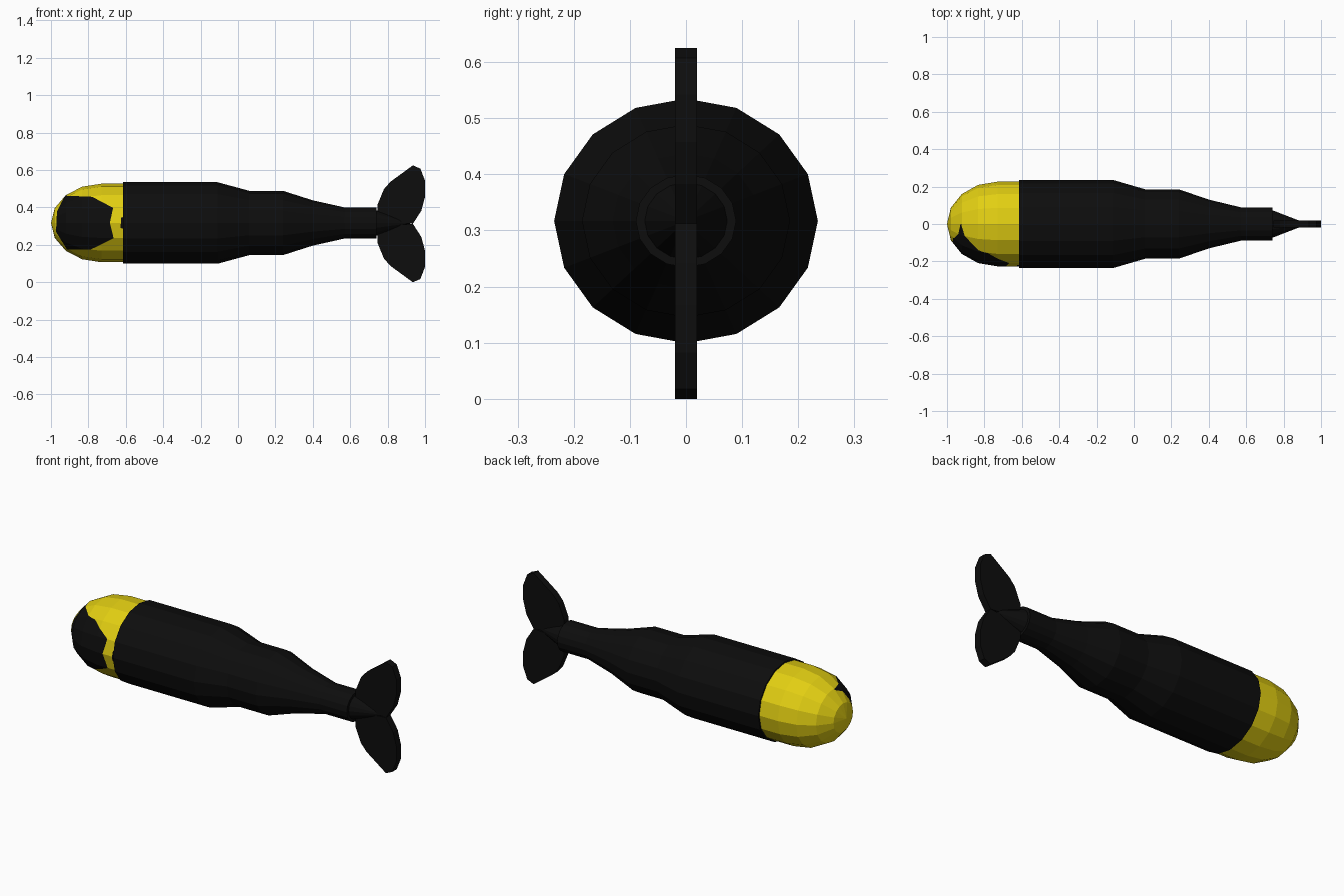
import bpy, bmesh, math
from mathutils import Vector

cube = bpy.data.objects.get("Cube")
if cube:
    bpy.data.objects.remove(cube, do_unlink=True)

SIDES = 16
AXIS_Z = 0.317       # height of the body axis
WIDEN = 1.078        # body is slightly wider than tall
FIN_Z = 0.3125       # mirror height of the tail fins


def material(name, rgb):
    m = bpy.data.materials.new(name)
    m.use_nodes = True
    m.diffuse_color = (*rgb, 1)
    m.node_tree.nodes["Principled BSDF"].inputs["Base Color"].default_value = (*rgb, 1)
    return m


black = material("matte_black", (0.004, 0.004, 0.004))
yellow = material("warning_yellow", (0.76, 0.62, 0.006))


def finish(bm, name, *mats):
    bmesh.ops.recalc_face_normals(bm, faces=bm.faces)
    mesh = bpy.data.meshes.new(name)
    bm.to_mesh(mesh)
    bm.free()
    for m in mats:
        mesh.materials.append(m)
    ob = bpy.data.objects.new(name, mesh)
    bpy.context.collection.objects.link(ob)
    return ob


def lathe(profile):
    """Revolve (x, radius) points round the long axis, capping open ends."""
    bm = bmesh.new()
    rings = []
    for x, r in profile:
        angles = [math.tau * i / SIDES for i in range(SIDES)] if r > 0 else [0]
        rings.append([bm.verts.new((x, r * WIDEN * math.cos(a), AXIS_Z + r * math.sin(a)))
                      for a in angles])
    for a, b in zip(rings, rings[1:]):
        for i in range(SIDES):
            j = (i + 1) % SIDES
            quad = [a[i % len(a)], a[j % len(a)], b[j % len(b)], b[i % len(b)]]
            bm.faces.new(list(dict.fromkeys(quad)))
    for ring in (rings[0], rings[-1]):
        if len(ring) > 1:
            bm.faces.new(ring)
    return bm


def inside(x, z, poly):
    hit = False
    for (x1, z1), (x2, z2) in zip(poly, poly[1:] + poly[:1]):
        if (z1 > z) != (z2 > z) and x < x1 + (z - z1) * (x2 - x1) / (z2 - z1):
            hit = not hit
    return hit


def paint_front(bm, poly):
    """Cut an outline into the front faces and colour what lies inside it."""
    for (x1, z1), (x2, z2) in zip(poly, poly[1:] + poly[:1]):
        faces = [f for f in bm.faces if f.calc_center_median().y < 0 and abs(f.normal.x) < 0.99]
        geom = faces + list({e for f in faces for e in f.edges}) + list({v for f in faces for v in f.verts})
        bmesh.ops.bisect_plane(bm, geom=geom, dist=1e-5, plane_co=Vector((x1, 0, z1)),
                               plane_no=Vector((z2 - z1, 0, x1 - x2)).normalized())
    for f in bm.faces:
        c = f.calc_center_median()
        if c.y < 0 and inside(c.x, c.z, poly):
            f.material_index = 1


# Rounded nose with the dark painted patch and the small notch at its rear rim
R = 0.21
dome = [(-0.73 - 0.27 * math.cos(math.radians(a)), R * math.sin(math.radians(a)))
        for a in (0, 22.5, 45, 67.5, 90)]
nose = lathe(dome + [(-0.61, R)])
nose.normal_update()
paint_front(nose, [(-0.968, 0.377), (-0.973, 0.27), (-0.914, 0.174), (-0.79, 0.174),
                   (-0.665, 0.235), (-0.685, 0.318), (-0.668, 0.398), (-0.78, 0.457),
                   (-0.925, 0.463)])
paint_front(nose, [(-0.612, 0.35), (-0.625, 0.345), (-0.628, 0.29), (-0.612, 0.285)])
finish(nose, "nose", yellow, black)

# Stepped, tapering body
finish(lathe([(-0.615, 0.218), (-0.11, 0.218), (0.06, 0.172), (0.24, 0.172),
              (0.40, 0.121), (0.57, 0.083), (0.74, 0.083)]), "body", black)

# Tail cone
finish(lathe([(0.735, 0.07), (0.93, 0)]), "tail_cone", black)

# Pair of mirrored tail fins, as (x, height above the mirror line)
fin = [(0.935, 0), (0.98, 0.07), (1.0, 0.145), (1.0, 0.23), (0.975, 0.295), (0.935, 0.3125),
       (0.815, 0.225), (0.78, 0.185), (0.745, 0.1), (0.745, 0.05), (0.80, 0.01)]
for name, side in (("upper_fin", 1), ("lower_fin", -1)):
    bm = bmesh.new()
    face = bm.faces.new([bm.verts.new((x, -0.02, FIN_Z + side * h)) for x, h in fin])
    out = bmesh.ops.extrude_face_region(bm, geom=[face])["geom"]
    bmesh.ops.translate(bm, vec=(0, 0.04, 0),
                        verts=[g for g in out if isinstance(g, bmesh.types.BMVert)])
    finish(bm, name, black)
